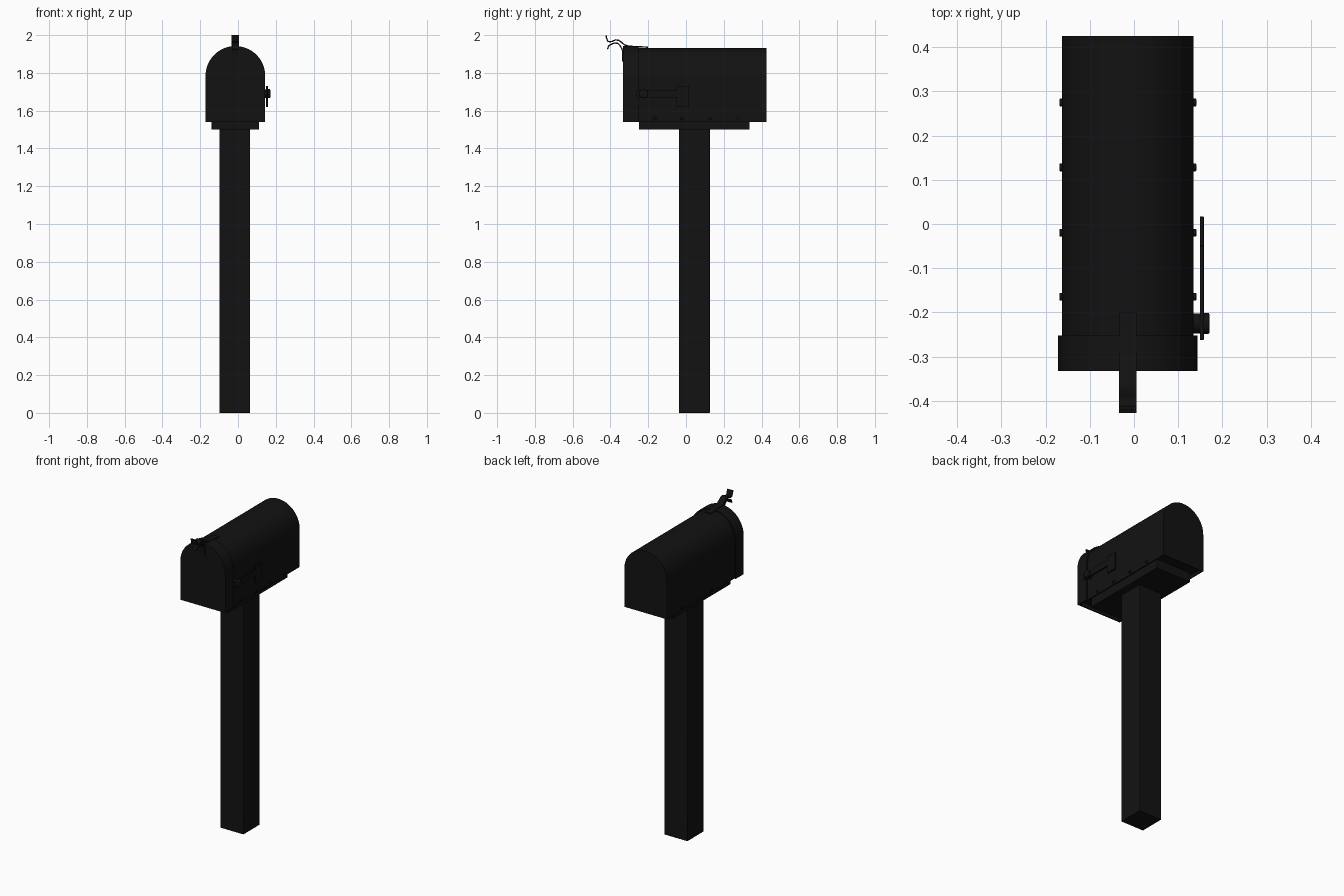
import bpy, bmesh, math
from mathutils import Vector

if "Cube" in bpy.data.objects:
    bpy.data.objects.remove(bpy.data.objects["Cube"])

CX = -0.014          # centre line of the box
black = bpy.data.materials.new("black_paint")
black.diffuse_color = (0.006, 0.006, 0.006, 1)
black.use_nodes = True
black.node_tree.nodes["Principled BSDF"].inputs["Base Color"].default_value = black.diffuse_color


def finish(name, bm, bevel=0.0, smooth=True):
    bmesh.ops.recalc_face_normals(bm, faces=bm.faces)
    me = bpy.data.meshes.new(name)
    bm.to_mesh(me)
    bm.free()
    ob = bpy.data.objects.new(name, me)
    bpy.context.collection.objects.link(ob)
    me.materials.append(black)
    if bevel:
        m = ob.modifiers.new("bevel", 'BEVEL')
        m.width, m.segments = bevel, 2
    if smooth:
        bpy.ops.object.select_all(action='DESELECT')
        ob.select_set(True)
        bpy.context.view_layer.objects.active = ob
        bpy.ops.object.shade_smooth_by_angle(angle=math.radians(35))
    return ob


def prism(name, pts, direction, bevel=0.0):
    """Extrude a closed outline of 3D points along a direction."""
    bm = bmesh.new()
    face = bm.faces.new([bm.verts.new(p) for p in pts])
    new = bmesh.ops.extrude_face_region(bm, geom=[face])["geom"]
    bmesh.ops.translate(bm, vec=Vector(direction),
                        verts=[v for v in new if isinstance(v, bmesh.types.BMVert)])
    return finish(name, bm, bevel)


def box(name, x0, x1, y0, y1, z0, z1, bevel=0.0):
    pts = [(x0, y0, z0), (x1, y0, z0), (x1, y1, z0), (x0, y1, z0)]
    return prism(name, pts, (0, 0, z1 - z0), bevel)


def disc(name, x0, x1, y, z, r, n=24, bevel=0.0):
    pts = [(x0, y + r * math.cos(2 * math.pi * i / n), z + r * math.sin(2 * math.pi * i / n))
           for i in range(n)]
    return prism(name, pts, (x1 - x0, 0, 0), bevel)


def arch(r, y, n=40, z0=1.54, zc=1.784):
    """Mailbox section: straight sides with a half-round top."""
    top = [(CX + r * math.cos(math.pi * i / n), y, zc + r * math.sin(math.pi * i / n))
           for i in range(n + 1)]
    return [(CX + r, y, z0)] + top + [(CX - r, y, z0)]


def arch_shell(name, r, t, y0, y1):
    """Open-bottomed arched sheet."""
    outline = arch(r, y0) + arch(r - t, y0)[::-1]
    return prism(name, outline, (0, y1 - y0, 0))


def strap(name, path, width, t):
    """Bent metal strip following a (y, z) path."""
    vecs = [Vector(p) for p in path]
    left, right = [], []
    for i, p in enumerate(vecs):
        d = (vecs[min(i + 1, len(vecs) - 1)] - vecs[max(i - 1, 0)]).normalized()
        n = Vector((-d.y, d.x)) * t / 2
        left.append(p + n)
        right.append(p - n)
    x0 = CX - width / 2
    return prism(name, [(x0, p.x, p.y) for p in left + right[::-1]], (width, 0, 0))


# Post and mounting board
box("post", -0.098, 0.064, -0.037, 0.126, 0, 1.505, 0.002)
box("mounting_board", -0.14, 0.111, -0.25, 0.337, 1.50, 1.56, 0.002)

# Box body: arched sheet, recessed floor and back panel
arch_shell("box_body", 0.149, 0.006, -0.325, 0.425)
box("box_floor", CX - 0.145, CX + 0.145, -0.32, 0.42, 1.56, 1.566)
prism("back_panel", arch(0.1485, 0.419), (0, 0.006, 0))

# Door with wrapped rim
arch_shell("door_rim", 0.158, 0.008, -0.331, -0.252)
prism("door_panel", arch(0.158, -0.333), (0, 0.008, 0))

# Screws along the lower sides
for side in (-1, 1):
    for i, y in enumerate((-0.165, -0.02, 0.128, 0.275)):
        disc(f"screw_{'left' if side < 0 else 'right'}_{i + 1}",
             CX + side * 0.145, CX + side * 0.155, y, 1.558, 0.009, 12, 0.002)

# Latch: springy strip on the roof and matching strip on the door
strap("roof_latch", [(-0.20, 1.936), (-0.30, 1.941), (-0.325, 1.948), (-0.342, 1.962),
                     (-0.356, 1.972), (-0.372, 1.975), (-0.388, 1.968), (-0.402, 1.964),
                     (-0.414, 1.968), (-0.419, 1.98), (-0.424, 1.999)], 0.04, 0.007)
strap("door_latch", [(-0.335, 1.86), (-0.335, 1.915), (-0.340, 1.928), (-0.349, 1.945),
                     (-0.362, 1.957), (-0.378, 1.958), (-0.394, 1.952), (-0.408, 1.945),
                     (-0.416, 1.925)], 0.036, 0.007)

# Signal flag, lowered: arm with blade, pivot and knob
flag = [(-0.262, 1.67), (-0.05, 1.67), (-0.05, 1.62), (0.017, 1.62),
        (0.017, 1.73), (-0.05, 1.73), (-0.05, 1.71), (-0.262, 1.71)]
prism("flag", [(0.149, y, z) for y, z in flag], (0.009, 0, 0), 0.001)
disc("flag_pivot", 0.13, 0.149, -0.225, 1.69, 0.023)
disc("flag_knob", 0.156, 0.171, -0.225, 1.69, 0.024, 24, 0.004)
